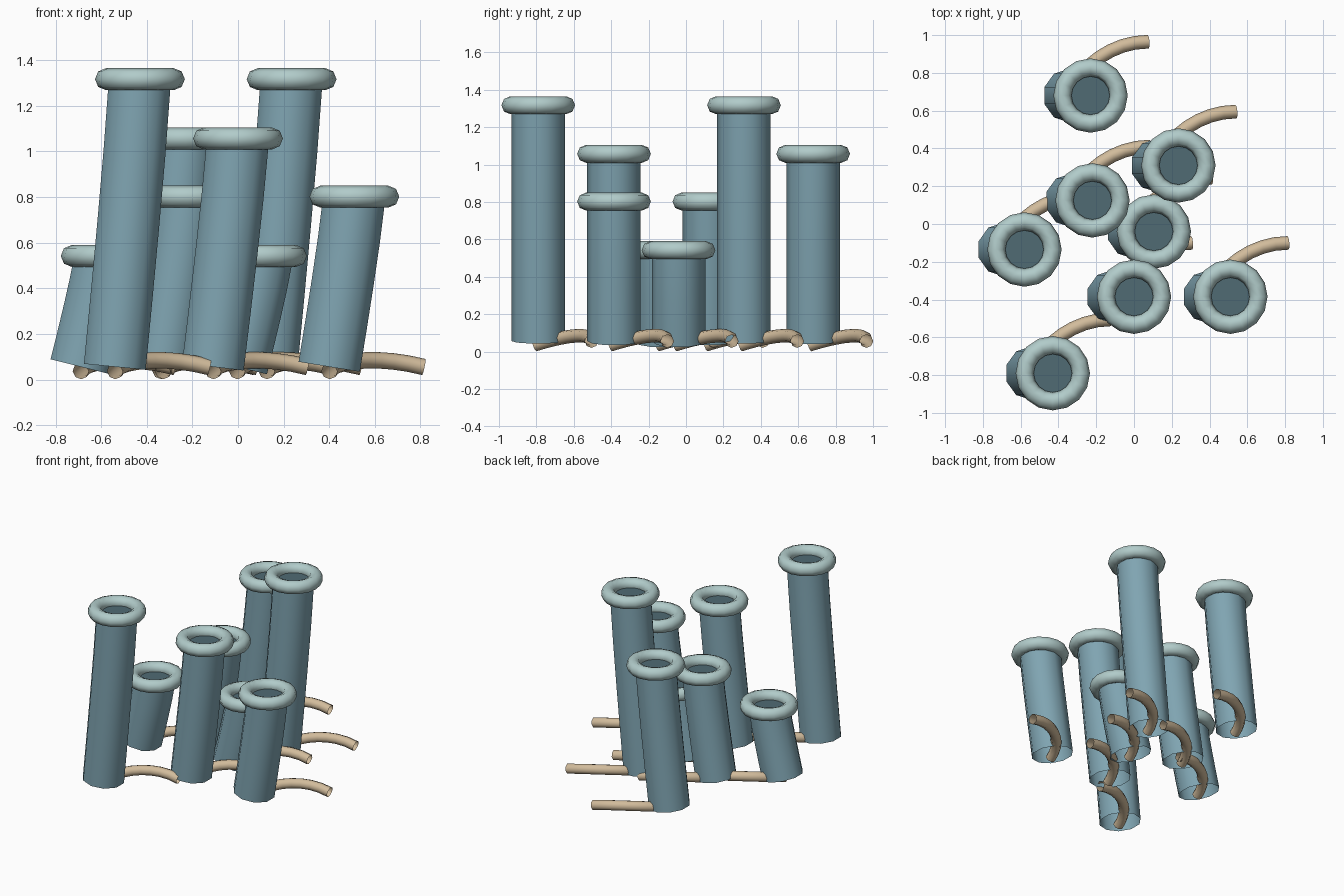
import bpy, bmesh, math
from mathutils import Vector
from mathutils.geometry import interpolate_bezier

if "Cube" in bpy.data.objects:
    bpy.data.objects.remove(bpy.data.objects["Cube"])


def material(name, rgb):
    m = bpy.data.materials.new(name)
    m.diffuse_color = (*rgb, 1)
    m.use_nodes = True
    m.node_tree.nodes["Principled BSDF"].inputs["Base Color"].default_value = m.diffuse_color
    return m


TEAL = material("teal", (0.215, 0.375, 0.445))
PALE = material("pale_aqua", (0.44, 0.60, 0.59))
DARK = material("dark_teal", (0.08, 0.145, 0.172))
TAN = material("tan", (0.64, 0.50, 0.33))


def finish(bm, name, mat):
    bmesh.ops.recalc_face_normals(bm, faces=bm.faces)
    me = bpy.data.meshes.new(name)
    bm.to_mesh(me)
    bm.free()
    me.materials.append(mat)
    for p in me.polygons:
        p.use_smooth = True
    ob = bpy.data.objects.new(name, me)
    bpy.context.collection.objects.link(ob)
    return ob


def sweep(name, path, radius, sides, ref, mat):
    """Open-ended pipe along a path; ref fixes where the first corner points."""
    bm = bmesh.new()
    rings = []
    for i, p in enumerate(path):
        t = (path[min(i + 1, len(path) - 1)] - path[max(i - 1, 0)]).normalized()
        u = (ref - t * ref.dot(t)).normalized()
        v = t.cross(u)
        angles = [2 * math.pi * k / sides for k in range(sides)]
        rings.append([bm.verts.new(p + radius * (u * math.cos(a) + v * math.sin(a)))
                      for a in angles])
    for a, b in zip(rings, rings[1:]):
        for k in range(sides):
            n = (k + 1) % sides
            bm.faces.new((a[k], a[n], b[n], b[k]))
    return finish(bm, name, mat)


def torus(name, centre, major, minor, seg, sides, mat):
    bm = bmesh.new()
    rings = []
    for i in range(seg):
        a = 2 * math.pi * i / seg
        d = Vector((math.cos(a), math.sin(a), 0))
        rings.append([bm.verts.new(centre + d * (major + minor * math.cos(b))
                                   + Vector((0, 0, minor * math.sin(b))))
                      for b in (2 * math.pi * k / sides for k in range(sides))])
    for i in range(seg):
        r, s = rings[i], rings[(i + 1) % seg]
        for k in range(sides):
            n = (k + 1) % sides
            bm.faces.new((r[k], s[k], s[n], r[n]))
    return finish(bm, name, mat)


def disc(name, centre, radius, mat):
    bm = bmesh.new()
    bmesh.ops.create_circle(bm, cap_ends=True, segments=16, radius=radius)
    bmesh.ops.translate(bm, verts=bm.verts, vec=centre)
    ob = finish(bm, name, mat)
    if ob.data.polygons[0].normal.z < 0:
        ob.data.flip_normals()
    return ob


# Rim centre x, y and overall height of every tube
TUBES = [(-0.43, -0.79, 1.365), (0.235, 0.31, 1.365),
         (0.0, -0.385, 1.105), (-0.23, 0.68, 1.105),
         (0.51, -0.385, 0.85), (-0.22, 0.125, 0.85),
         (-0.58, -0.135, 0.59), (0.105, -0.04, 0.59)]
LEAN = 0.11

for i, (x, y, top) in enumerate(TUBES, 1):
    rim = Vector((x, y, top - 0.048))

    # Leaning tube body
    base_z = 0.056
    path = [Vector((x - LEAN * (1 - t) ** 1.12, y, base_z + (rim.z - base_z) * t))
            for t in (0, 0.25, 0.5, 0.75, 1)]
    sweep(f"tube_{i}", path, 0.143, 10, Vector((0, 1, 0)), TEAL)

    # Rounded lip and the dark opening inside it
    torus(f"lip_{i}", rim, 0.149, 0.048, 16, 8, PALE)
    disc(f"opening_{i}", rim + Vector((0, 0, -0.01)), 0.115, DARK)

    # Curved root at the foot
    foot = Vector((x - LEAN, y, 0))
    ctrl = [Vector(c) + foot for c in ((0, -0.02, 0.036), (0.02, 0.12, 0.08),
                                       (0.2, 0.285, 0.11), (0.415, 0.285, 0.055))]
    sweep(f"root_{i}", interpolate_bezier(*ctrl, 10), 0.036, 8, Vector((0, 0, 1)), TAN)
